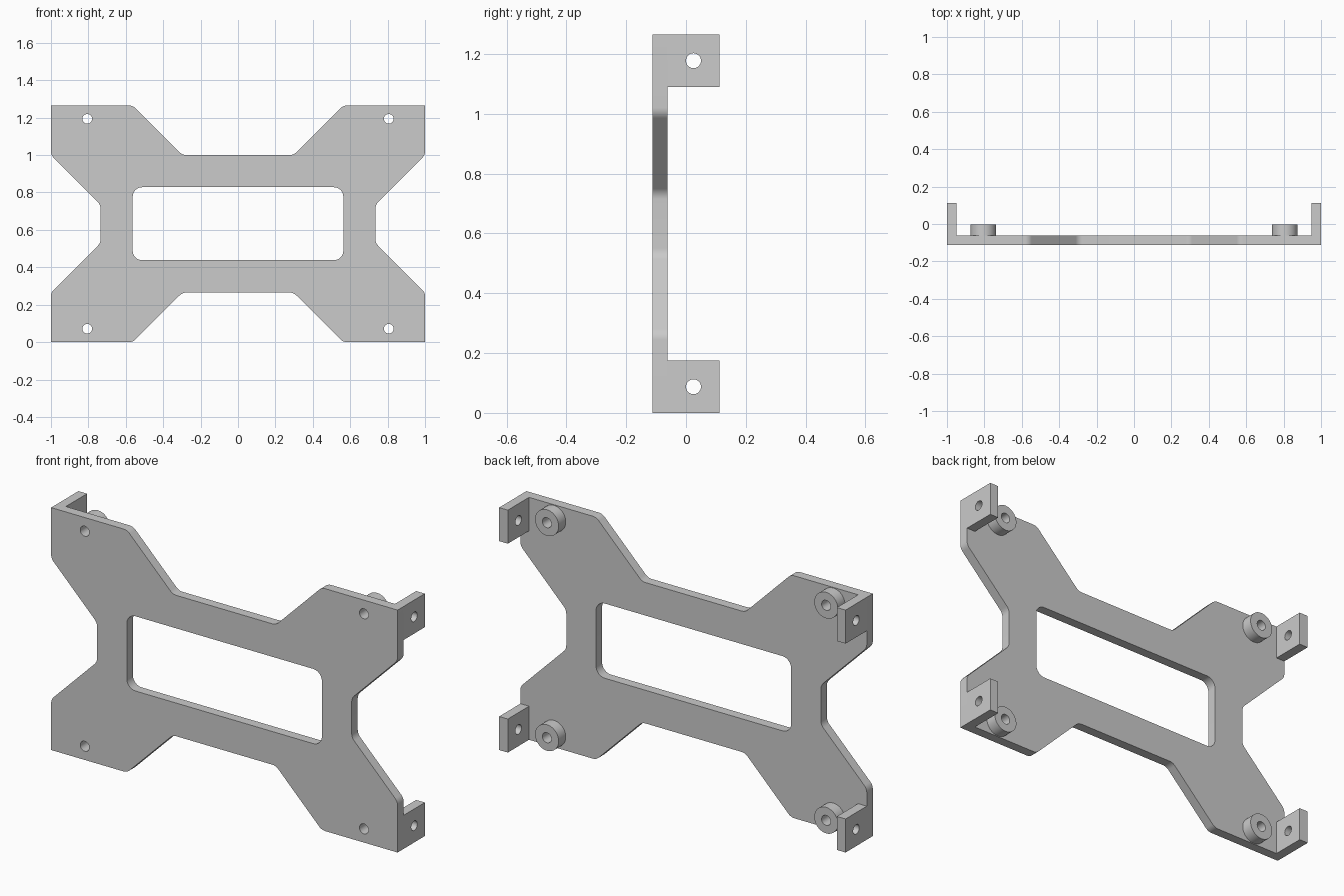
import bpy, bmesh, math
from mathutils import Vector
from mathutils.geometry import delaunay_2d_cdt

cube = bpy.data.objects.get("Cube")
if cube:
    bpy.data.objects.remove(cube, do_unlink=True)

GREY = (0.595, 0.595, 0.595, 1)
mat = bpy.data.materials.new("plain grey")
mat.use_nodes = True
mat.diffuse_color = GREY
mat.node_tree.nodes["Principled BSDF"].inputs["Base Color"].default_value = GREY

HEIGHT, MID = 1.265, 0.6325
FRONT, BACK, TAB_END = -0.1125, -0.0625, 0.1125
WALL, TAB_H = 0.05, 0.175


def circle(u, v, r, n=40):
    return [Vector((u + r * math.cos(math.tau * i / n), v + r * math.sin(math.tau * i / n)))
            for i in range(n)]


def rounded(corners, steps=8):
    """Closed outline from (u, v, fillet radius) corners."""
    pts = [Vector(c[:2]) for c in corners]
    out = []
    for i, (p, c) in enumerate(zip(pts, corners)):
        r = c[2]
        if r == 0:
            out.append(p)
            continue
        d1 = (pts[i - 1] - p).normalized()
        d2 = (pts[(i + 1) % len(pts)] - p).normalized()
        t = r / math.tan(d1.angle(d2) / 2)
        centre = p + (d1 + d2).normalized() * math.hypot(r, t)
        a, b = p + d1 * t - centre, p + d2 * t - centre
        out += [centre + a.lerp(b, k / steps).normalized() * r for k in range(steps + 1)]
    return out


def prism(name, loops, axis, start, end):
    """Fill the first loop minus the convex hole loops, then extrude along x or y."""
    points, edges, owner = [], [], []
    for number, loop in enumerate(loops):
        first, n = len(points), len(loop)
        points += loop
        owner += [number] * n
        edges += [(first + i, first + (i + 1) % n) for i in range(n)]
    flat, _, tris, *_ = delaunay_2d_cdt(points, edges, [], 1, 1e-6)

    bm = bmesh.new()
    vs = [bm.verts.new((p.x, start, p.y) if axis == "y" else (start, p.x, p.y)) for p in flat]
    for tri in tris:
        owners = {owner[i] for i in tri}
        # A triangle touching only one hole loop lies inside that hole
        if len(owners) > 1 or 0 in owners:
            bm.faces.new([vs[i] for i in tri])
    ext = bmesh.ops.extrude_face_region(bm, geom=bm.faces[:], use_keep_orig=True)
    move = Vector((0, end - start, 0) if axis == "y" else (end - start, 0, 0))
    bmesh.ops.translate(bm, vec=move,
                        verts=[g for g in ext["geom"] if isinstance(g, bmesh.types.BMVert)])
    bmesh.ops.recalc_face_normals(bm, faces=bm.faces[:])
    me = bpy.data.meshes.new(name)
    bm.to_mesh(me)
    bm.free()
    me.materials.append(mat)
    ob = bpy.data.objects.new(name, me)
    bpy.context.collection.objects.link(ob)
    bpy.ops.object.select_all(action="DESELECT")
    ob.select_set(True)
    bpy.context.view_layer.objects.active = ob
    bpy.ops.object.shade_smooth_by_angle(angle=math.radians(30))


# Plate outline: one quarter, mirrored around the centre
R = 0.05
quarter = [(0.735, 0.1025, R), (1, 0.3675, R), (1, MID, 0), (0.562, MID, R), (0.297, 0.3675, R)]
half = quarter + [(-x, z, r) for x, z, r in reversed(quarter)]
full = half + [(-x, -z, r) for x, z, r in half]
outline = rounded([(x, z + MID, r) for x, z, r in full])

window = rounded([(sx * 0.563, z, R) for sx, z in ((-1, 0.438), (1, 0.438), (1, 0.828), (-1, 0.828))])

BOSS_X, BOSS_Z, HOLE = 0.806, 0.561, 0.026
bosses = [(sx * BOSS_X, MID + sz * BOSS_Z) for sx in (-1, 1) for sz in (-1, 1)]

prism("plate", [outline, window] + [circle(x, z, HOLE) for x, z in bosses], "y", FRONT, BACK)

# Round standoffs behind the plate holes
for x, z in bosses:
    place = ("left" if x > 0 else "right") + ("_upper" if z > MID else "_lower")
    prism("standoff_" + place, [circle(x, z, 0.068), circle(x, z, HOLE)], "y", BACK, -0.004)

# Side tabs with a cross hole
for side, sx in (("left", 1), ("right", -1)):
    for level, z0 in (("lower", 0), ("upper", HEIGHT - TAB_H)):
        z1 = z0 + TAB_H
        square = [Vector(p) for p in ((BACK, z0), (TAB_END, z0), (TAB_END, z1), (BACK, z1))]
        hole = circle(0.025, z0 + TAB_H / 2, 0.025)
        prism(f"tab_{side}_{level}", [square, hole], "x", sx * (1 - WALL), sx)
